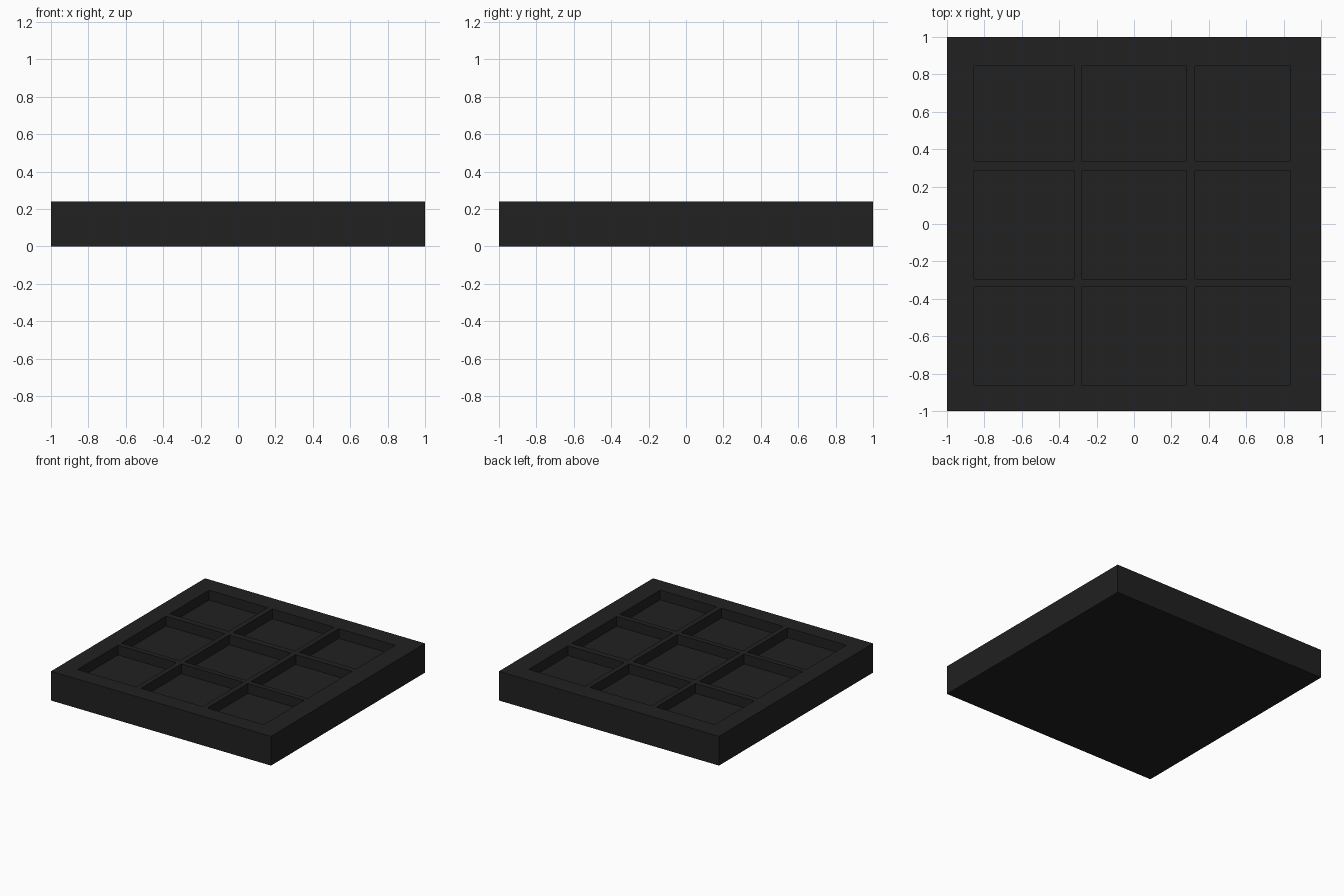
import bpy, bmesh

if "Cube" in bpy.data.objects:
    bpy.data.objects.remove(bpy.data.objects["Cube"])

HEIGHT = 0.24
POCKET_DEPTH = 0.08
X_SPANS = [(-0.855, -0.322), (-0.279, 0.281), (0.325, 0.837)]
Y_SPANS = [(-0.861, -0.337), (-0.294, 0.286), (0.337, 0.845)]

# Solid slab
bm = bmesh.new()
bmesh.ops.create_cube(bm, size=1)
bmesh.ops.scale(bm, vec=(2, 2, HEIGHT), verts=bm.verts)
bmesh.ops.translate(bm, vec=(0, 0, HEIGHT / 2), verts=bm.verts)


def top_faces():
    bm.normal_update()
    return [f for f in bm.faces if f.normal.z > 0.9]


# Slice the top face along the pocket borders
for axis, spans in ((0, X_SPANS), (1, Y_SPANS)):
    for value in (v for span in spans for v in span):
        faces = top_faces()
        edges = {e for f in faces for e in f.edges}
        verts = {v for f in faces for v in f.verts}
        co, no = [0, 0, 0], [0, 0, 0]
        co[axis], no[axis] = value, 1
        bmesh.ops.bisect_plane(bm, geom=[*faces, *edges, *verts], plane_co=co, plane_no=no)


def inside(value, spans):
    return any(a < value < b for a, b in spans)


# Sink the nine pockets
for face in top_faces():
    c = face.calc_center_median()
    if inside(c.x, X_SPANS) and inside(c.y, Y_SPANS):
        new = bmesh.ops.extrude_face_region(bm, geom=[face])["geom"]
        bmesh.ops.translate(bm, vec=(0, 0, -POCKET_DEPTH),
                            verts=[g for g in new if isinstance(g, bmesh.types.BMVert)])
        if face.is_valid:
            bmesh.ops.delete(bm, geom=[face], context='FACES_ONLY')

bmesh.ops.recalc_face_normals(bm, faces=bm.faces)
mesh = bpy.data.meshes.new("compartment_tray")
bm.to_mesh(mesh)
bm.free()
tray = bpy.data.objects.new("compartment_tray", mesh)
bpy.context.collection.objects.link(tray)

# Dark finish
mat = bpy.data.materials.new("near_black")
mat.diffuse_color = (0.015, 0.015, 0.015, 1)
mat.use_nodes = True
mat.node_tree.nodes["Principled BSDF"].inputs["Base Color"].default_value = mat.diffuse_color
mesh.materials.append(mat)
